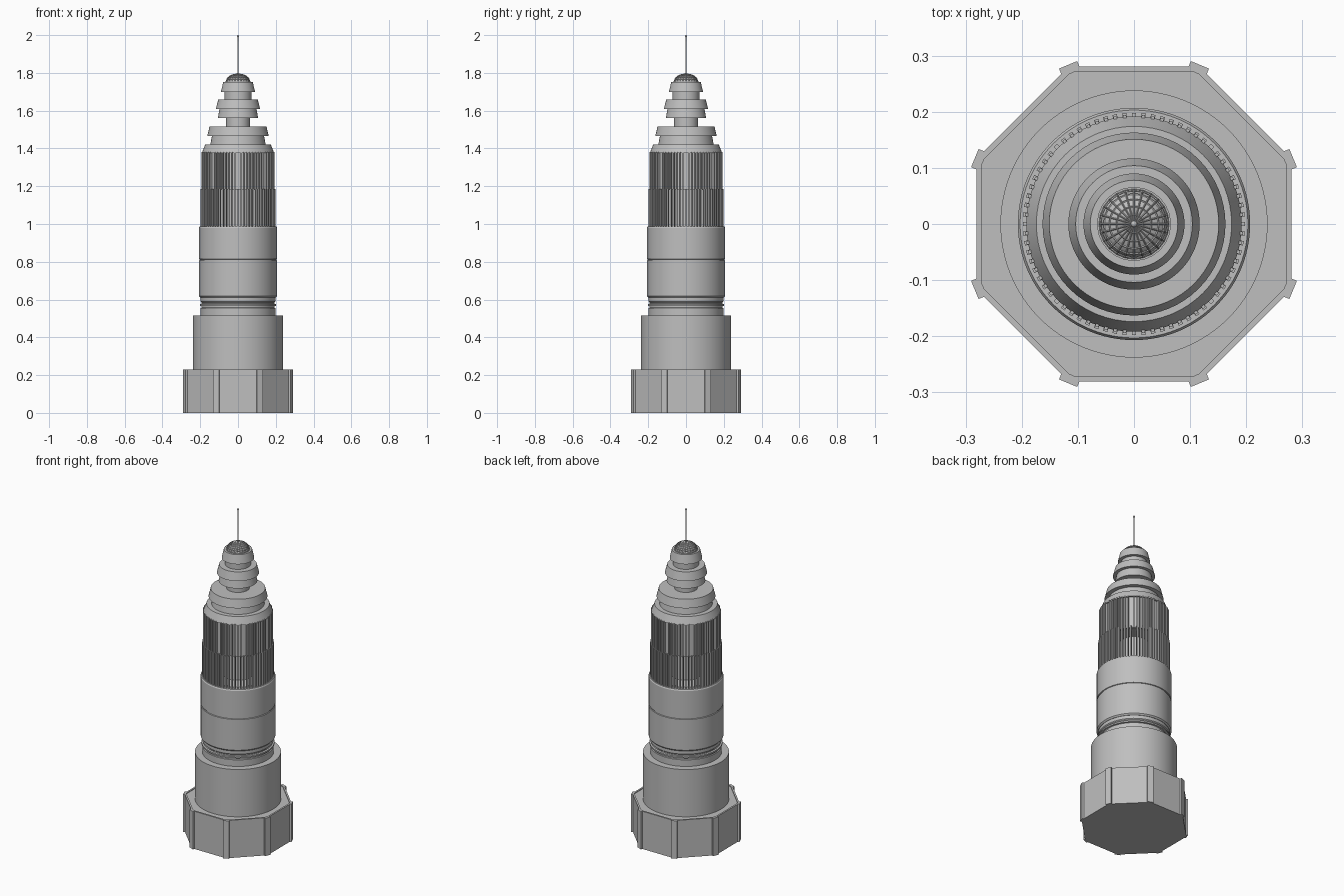
import bpy, bmesh, math
from mathutils import Matrix

if "Cube" in bpy.data.objects:
    bpy.data.objects.remove(bpy.data.objects["Cube"])

grey = bpy.data.materials.new("light grey concrete")
grey.diffuse_color = (0.52, 0.52, 0.52, 1)
grey.use_nodes = True
grey.node_tree.nodes["Principled BSDF"].inputs["Base Color"].default_value = grey.diffuse_color


def finish(bm, name, smooth=True):
    bmesh.ops.recalc_face_normals(bm, faces=bm.faces[:])
    me = bpy.data.meshes.new(name)
    bm.to_mesh(me)
    bm.free()
    me.materials.append(grey)
    ob = bpy.data.objects.new(name, me)
    bpy.context.collection.objects.link(ob)
    if smooth:
        bpy.ops.object.select_all(action='DESELECT')
        ob.select_set(True)
        bpy.context.view_layer.objects.active = ob
        bpy.ops.object.shade_smooth_by_angle(angle=math.radians(25))
    return ob


def lathe(name, profile, n=96, turn=0.0, smooth=True):
    """Closed solid of revolution from (radius, height) points, bottom to top."""
    bm = bmesh.new()
    rings = []
    for r, z in profile:
        rings.append([bm.verts.new((r * math.cos(turn + 2 * math.pi * i / n),
                                    r * math.sin(turn + 2 * math.pi * i / n), z))
                      for i in range(n)])
    for a, b in zip(rings, rings[1:]):
        for i in range(n):
            j = (i + 1) % n
            bm.faces.new((a[i], a[j], b[j], b[i]))
    bm.faces.new(rings[0])
    bm.faces.new(rings[-1])
    return finish(bm, name, smooth)


def box_ring(name, count, radius, depth, width, z0, z1, turn=0.0, skip=0):
    """Upright boxes set around the axis; every skip-th one is left out."""
    bm = bmesh.new()
    for i in range(count):
        if skip and i % skip == 0:
            continue
        m = (Matrix.Rotation(turn + 2 * math.pi * i / count, 4, 'Z')
             @ Matrix.Translation((radius - depth / 2, 0, (z0 + z1) / 2))
             @ Matrix.Diagonal((depth, width, z1 - z0, 1)))
        bmesh.ops.create_cube(bm, size=1, matrix=m)
    return finish(bm, name, False)


# Octagonal base with a shallow rim and corner pilasters
oct_r = 0.281 / math.cos(math.pi / 8)
lathe("octagonal_base", [(oct_r, 0), (oct_r, 0.23), (oct_r - 0.011, 0.23),
                         (oct_r - 0.011, 0.226)], 8, math.pi / 8, False)
box_ring("corner_pilasters", 8, 0.307, 0.016, 0.035, 0, 0.231, math.pi / 8)

# Lower drum, ringed neck and main shaft
lathe("lower_drum", [(0.238, 0.224), (0.238, 0.515)])
lathe("ringed_neck", [(0.198, 0.51), (0.198, 0.555), (0.193, 0.557), (0.193, 0.565),
                      (0.202, 0.567), (0.202, 0.576), (0.193, 0.578), (0.193, 0.585),
                      (0.198, 0.59), (0.198, 0.62)])
lathe("main_shaft", [(0.2, 0.61), (0.207, 0.618), (0.207, 0.806), (0.203, 0.808),
                     (0.203, 0.813), (0.207, 0.815), (0.207, 0.98), (0.203, 0.987)])

# Open gallery below, enclosed storey above, both behind upright fins
lathe("gallery_core", [(0.08, 0.98), (0.08, 1.19)], 48)
lathe("upper_storey_core", [(0.182, 1.18), (0.182, 1.38)])
box_ring("gallery_fins", 72, 0.198, 0.013, 0.008, 0.98, 1.185)
box_ring("upper_fins", 72, 0.195, 0.016, 0.006, 1.185, 1.38, 0, 9)

# Stepped crown with sloping tiers
tiers = [("crown_skirt", 0.192, 0.174, 1.375, 1.42),
         ("large_tier_base", 0.147, 0.138, 1.415, 1.467),
         ("large_tier", 0.163, 0.151, 1.465, 1.515),
         ("large_neck", 0.063, 0.063, 1.51, 1.565),
         ("middle_tier_base", 0.107, 0.097, 1.56, 1.612),
         ("middle_tier", 0.117, 0.104, 1.61, 1.66),
         ("small_neck", 0.071, 0.071, 1.655, 1.705),
         ("small_tier", 0.09, 0.078, 1.70, 1.753)]
for name, r0, r1, z0, z1 in tiers:
    lathe(name, [(r0, z0), (r1, z1)], 64)


# Dome with a lattice of ribs
def dome_profile(r, h, z, steps=6):
    return [(max(r * math.cos(t * math.pi / 2 / steps), 0.004),
             z + h * math.sin(t * math.pi / 2 / steps)) for t in range(steps + 1)]


lathe("dome", [(0.066, 1.75), (0.066, 1.757)] + dome_profile(0.06, 0.036, 1.757), 24)
ribs = lathe("dome_ribs", dome_profile(0.062, 0.038, 1.757), 24, 0, False)
wire = ribs.modifiers.new("lattice", 'WIREFRAME')
wire.thickness = 0.003

# Antenna mast with a small tip ball
lathe("antenna_mast", [(0.008, 1.79), (0.0035, 1.80), (0.0025, 1.995)], 12)
bm = bmesh.new()
bmesh.ops.create_uvsphere(bm, u_segments=12, v_segments=8, radius=0.006,
                          matrix=Matrix.Translation((0, 0, 1.994)))
finish(bm, "antenna_tip")
